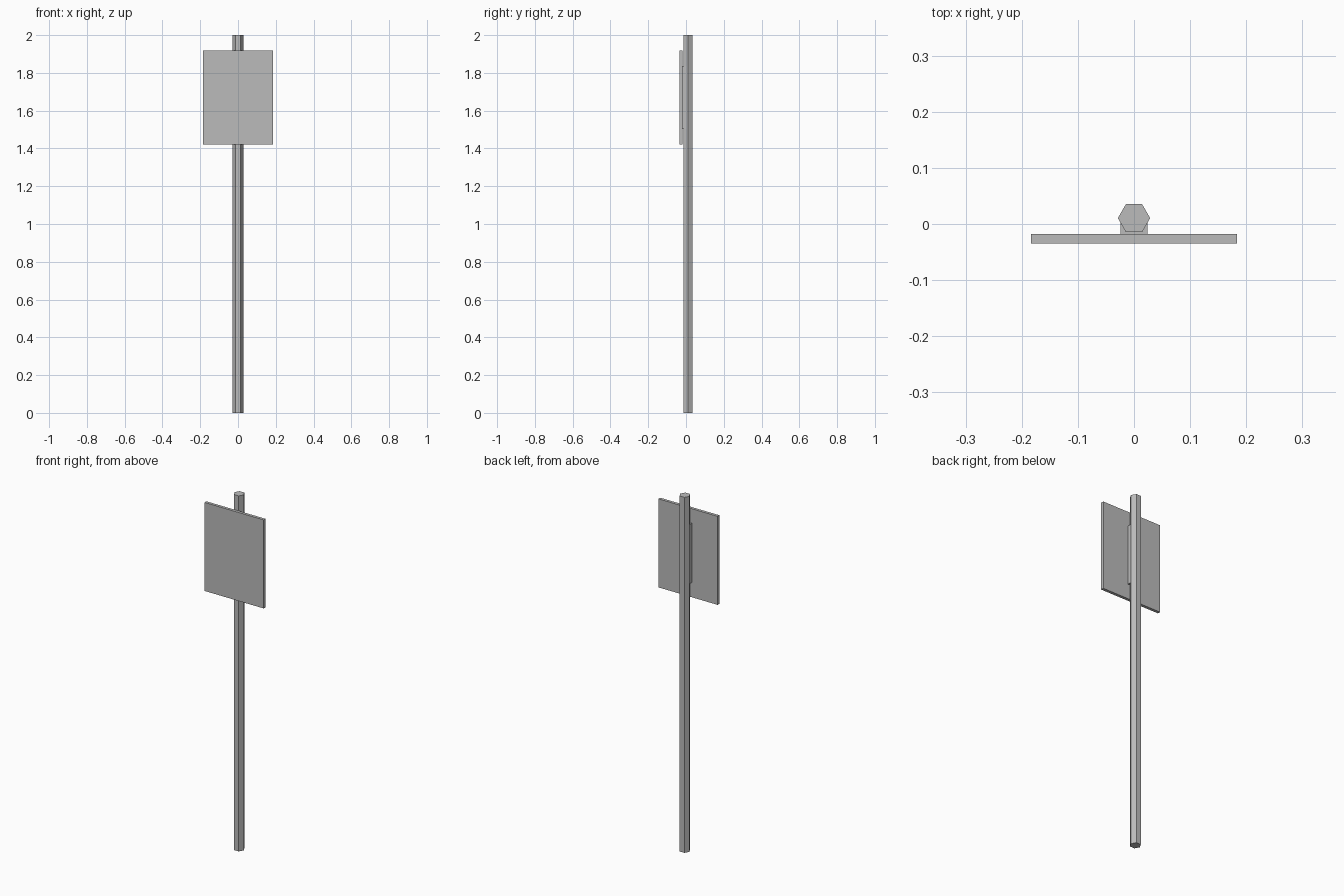
import bpy
import math

if "Cube" in bpy.data.objects:
    bpy.data.objects.remove(bpy.data.objects["Cube"])

# One flat grey for the whole sign
grey = bpy.data.materials.new("plain grey")
grey.diffuse_color = (0.5, 0.5, 0.5, 1)
grey.use_nodes = True
grey.node_tree.nodes["Principled BSDF"].inputs["Base Color"].default_value = grey.diffuse_color


def box(name, x, y0, y1, z0, z1):
    bpy.ops.mesh.primitive_cube_add(size=1, location=(0, (y0 + y1) / 2, (z0 + z1) / 2))
    ob = bpy.context.object
    ob.name = name
    ob.scale = (2 * x, y1 - y0, z1 - z0)
    bpy.ops.object.transform_apply(location=False, rotation=False, scale=True)
    ob.data.materials.append(grey)
    return ob


# Six-sided post, corners pointing to the sides
bpy.ops.mesh.primitive_cylinder_add(vertices=6, radius=0.0288, depth=2, location=(0, 0.0105, 1),
                                    rotation=(0, 0, math.radians(30)))
post = bpy.context.object
post.name = "post"
post.data.materials.append(grey)

# Sign panel and the mounting bracket behind it
box("sign_panel", 0.184, -0.0345, -0.0180, 1.42, 1.918)
box("mounting_bracket", 0.024, -0.0185, 0.003, 1.503, 1.837)
